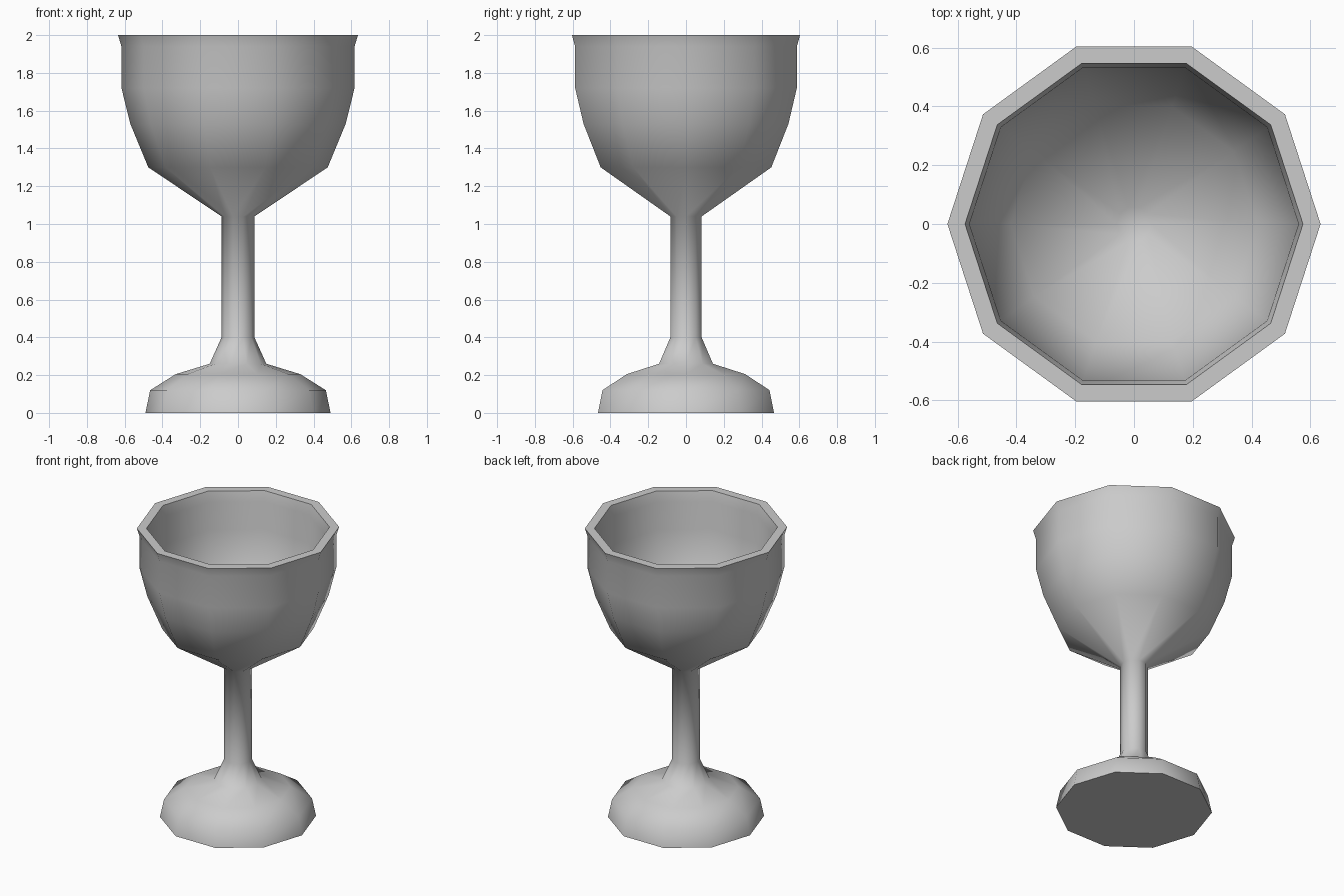
import bpy, bmesh, math

if "Cube" in bpy.data.objects:
    bpy.data.objects.remove(bpy.data.objects["Cube"])

SIDES = 10

# Goblet outline (radius, height): foot, stem, bowl, lip, then inside of bowl
profile = [(0.49, 0), (0.465, 0.12), (0.33, 0.205), (0.15, 0.26),
           (0.087, 0.40), (0.087, 1.04), (0.475, 1.30), (0.57, 1.53),
           (0.617, 1.72), (0.617, 1.94), (0.635, 2.0),
           (0.575, 2.0), (0.56, 1.93), (0.555, 1.74), (0.51, 1.55),
           (0.42, 1.35), (0.06, 1.14)]

bm = bmesh.new()
rings = []
for r, z in profile:
    rings.append([bm.verts.new((r * math.cos(math.tau * i / SIDES),
                                r * math.sin(math.tau * i / SIDES), z))
                  for i in range(SIDES)])

# Walls between neighbouring rings
for low, high in zip(rings, rings[1:]):
    for i in range(SIDES):
        j = (i + 1) % SIDES
        bm.faces.new((low[i], low[j], high[j], high[i]))

# Underside of the foot and floor of the bowl
bm.faces.new(rings[0][::-1])
bm.faces.new(rings[-1])

mesh = bpy.data.meshes.new("goblet")
bm.to_mesh(mesh)
bm.free()
goblet = bpy.data.objects.new("goblet", mesh)
bpy.context.collection.objects.link(goblet)

# Smooth sides with a crisp foot edge and lip
bpy.context.view_layer.objects.active = goblet
goblet.select_set(True)
bpy.ops.object.shade_smooth_by_angle(angle=math.radians(60))
